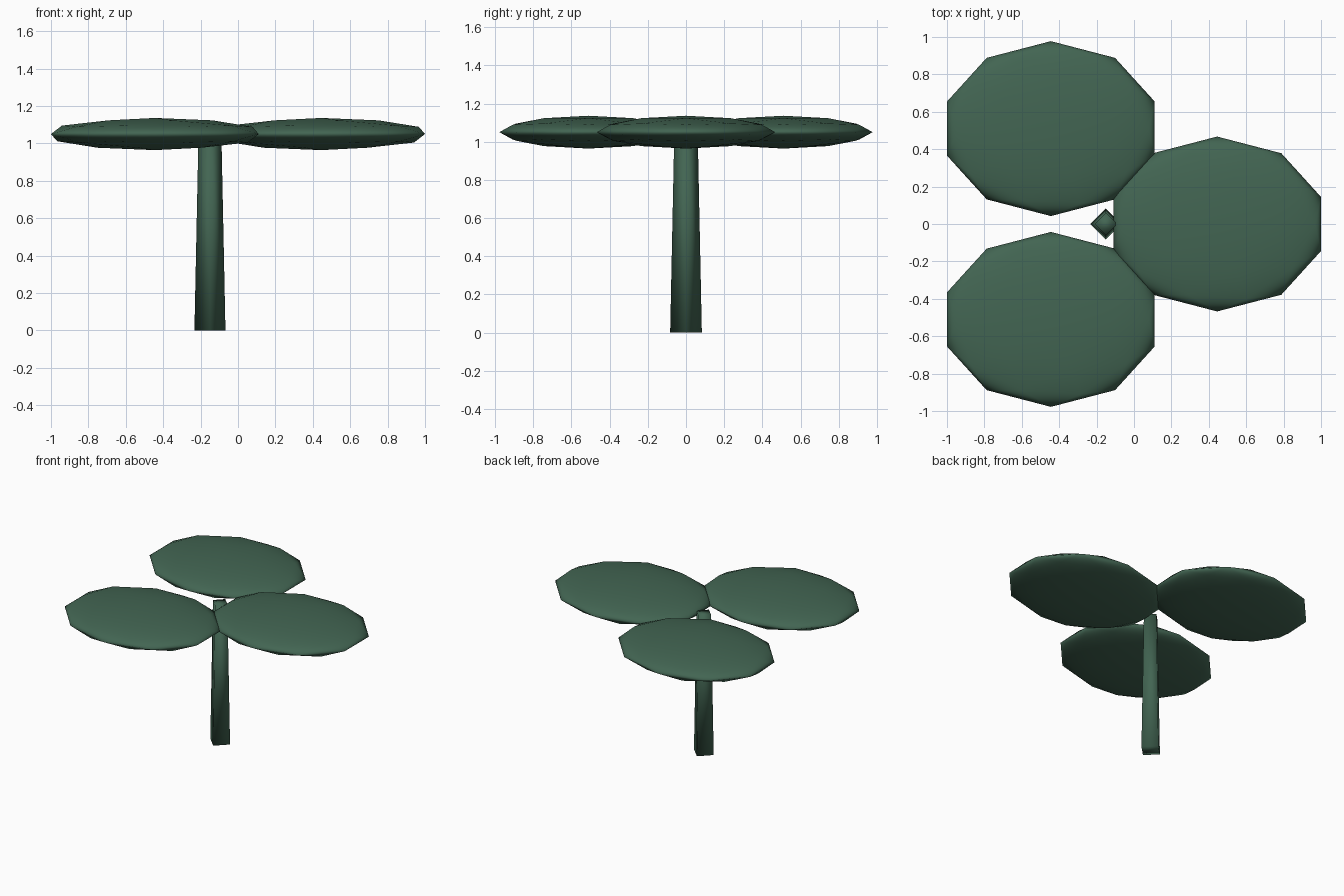
import bpy

if "Cube" in bpy.data.objects:
    bpy.data.objects.remove(bpy.data.objects["Cube"])

green = bpy.data.materials.new("dark_green")
green.diffuse_color = (0.055, 0.13, 0.085, 1)
green.use_nodes = True
green.node_tree.nodes["Principled BSDF"].inputs["Base Color"].default_value = green.diffuse_color


def finish(name):
    obj = bpy.context.object
    obj.name = name
    obj.data.materials.append(green)
    bpy.ops.object.shade_smooth()
    return obj


# Square tapered trunk, corners pointing along the axes
bpy.ops.mesh.primitive_cone_add(vertices=4, radius1=0.083, radius2=0.061,
                                depth=1.06, location=(-0.15, 0, 0.53))
finish("trunk")

# Three flattened foliage pads around the trunk top
pads = {"foliage_right": (0.4445, 0),
        "foliage_back_left": (-0.4445, 0.51),
        "foliage_front_left": (-0.4445, -0.51)}
for name, (x, y) in pads.items():
    bpy.ops.mesh.primitive_ico_sphere_add(subdivisions=2, radius=1,
                                          location=(x, y, 1.05))
    finish(name).scale = (0.584, 0.4675, 0.086)
